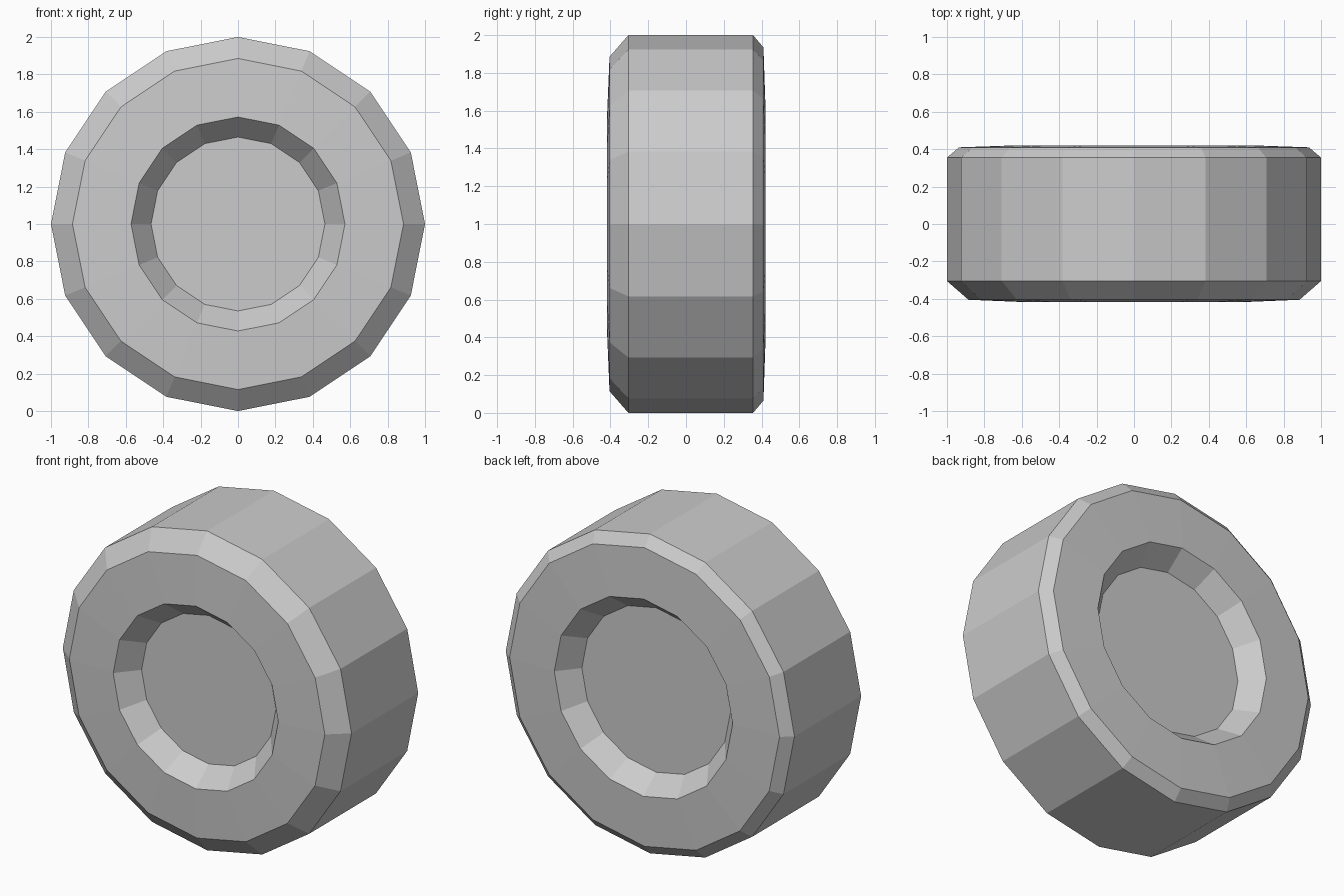
import bpy, bmesh
from math import cos, sin, tau

if "Cube" in bpy.data.objects:
    bpy.data.objects.remove(bpy.data.objects["Cube"])

SIDES = 16
AXLE_HEIGHT = 1.0

# Cross-section as (radius, y), from the front hub disc around to the back one
PROFILE = [
    (0.465, -0.29), (0.572, -0.418),   # front hub recess
    (0.885, -0.405), (1.0, -0.305),    # front sidewall and chamfer
    (1.0, 0.355), (0.935, 0.41),       # tread and back chamfer
    (0.618, 0.421), (0.515, 0.295),    # back sidewall and hub recess
]


def lathe(name, profile, sides, height):
    """Spin a profile about the y axis and cap both ends."""
    bm = bmesh.new()
    rings = []
    for r, y in profile:
        rings.append([bm.verts.new((r * cos(tau * i / sides), y,
                                    height + r * sin(tau * i / sides)))
                      for i in range(sides)])
    for a, b in zip(rings, rings[1:]):
        for i in range(sides):
            j = (i + 1) % sides
            bm.faces.new((a[i], a[j], b[j], b[i]))
    bm.faces.new(rings[0])
    bm.faces.new(rings[-1])
    bmesh.ops.recalc_face_normals(bm, faces=bm.faces)
    mesh = bpy.data.meshes.new(name)
    bm.to_mesh(mesh)
    bm.free()
    obj = bpy.data.objects.new(name, mesh)
    bpy.context.collection.objects.link(obj)
    return obj


# Low-poly wheel with a recessed hub on each side
lathe("wheel", PROFILE, SIDES, AXLE_HEIGHT)
